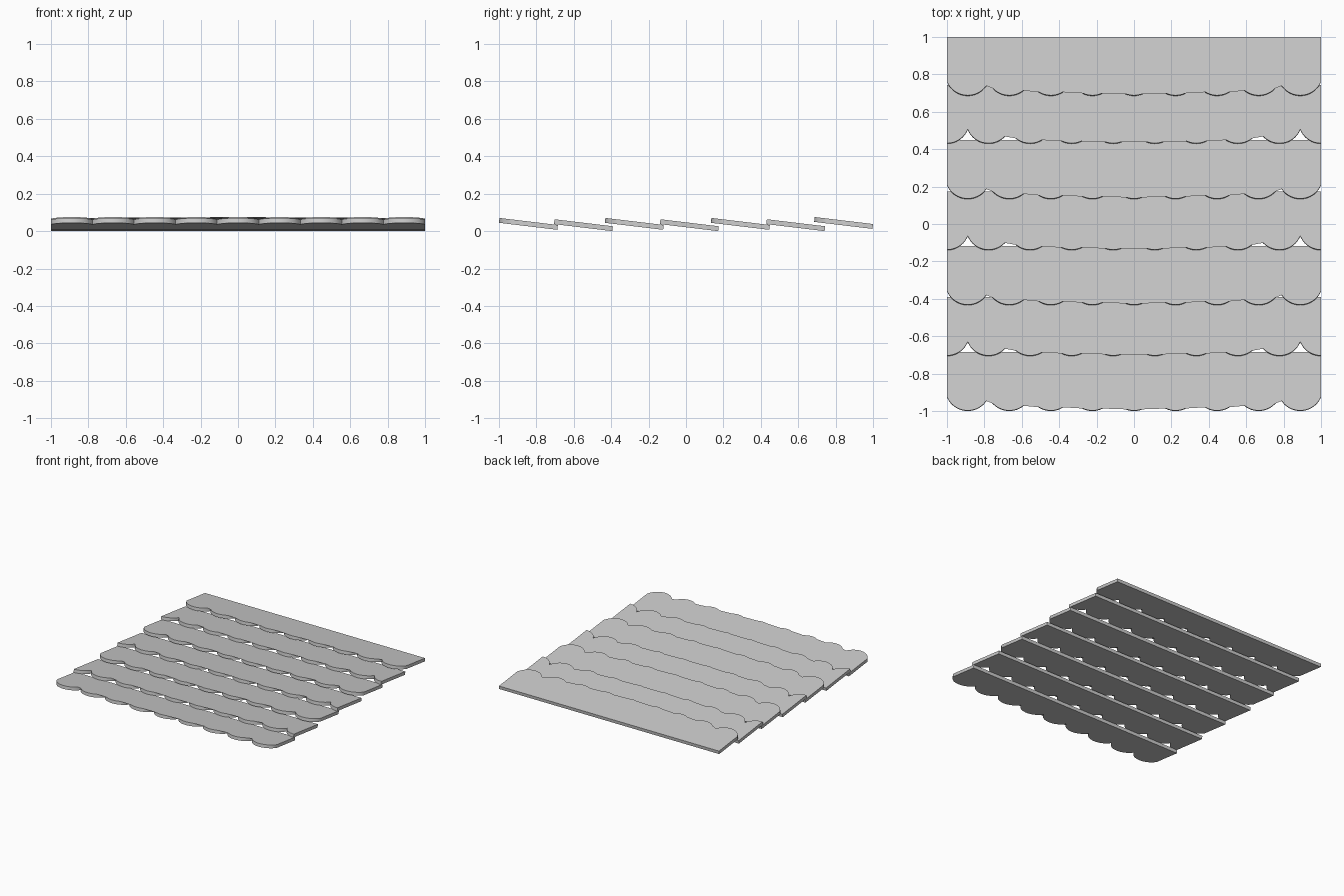
import bpy, bmesh, math
from mathutils import Vector

if "Cube" in bpy.data.objects:
    bpy.data.objects.remove(bpy.data.objects["Cube"])

TILES = 9                 # scallops per row
W = 2.0 / TILES           # scallop width
DEPTH = 0.073             # scallop depth
LENGTH = 0.312            # row length, front to back
SLOPE = 0.12              # rows drop towards the back
THICK = 0.026
SEG = 18                  # segments per scallop
R = ((W / 2) ** 2 + DEPTH ** 2) / (2 * DEPTH)   # scallop arc radius


def scallop(x, shifted):
    """Height of the scalloped edge above its lowest point."""
    u = (x + 1) / W + (0.5 if shifted else 0)
    d = (u - math.floor(u + 1e-6) - 0.5) * W
    return R - math.sqrt(max(R * R - d * d, 0))


def shingle_row(name, front, z0, shifted):
    back = front + LENGTH
    n = TILES * SEG
    outline = []
    for i in range(n + 1):
        x = -1 + 2 * i / n
        outline.append((x, front + scallop(x, shifted)))
    outline += [(1, back), (-1, back)]
    bm = bmesh.new()
    normal = Vector((0, SLOPE, 1)).normalized() * THICK
    low = [Vector((x, y, z0 + SLOPE * (back - y))) for x, y in outline]
    bottom = [bm.verts.new(p) for p in low]
    top = [bm.verts.new(p + normal) for p in low]
    bm.faces.new(bottom[::-1])
    bm.faces.new(top)
    for i in range(len(low)):
        j = (i + 1) % len(low)
        bm.faces.new((bottom[i], bottom[j], top[j], top[i]))
    # split the large scalloped faces cleanly
    bmesh.ops.triangulate(bm, faces=[f for f in bm.faces if len(f.verts) > 4])
    bmesh.ops.recalc_face_normals(bm, faces=bm.faces)
    mesh = bpy.data.meshes.new(name)
    bm.to_mesh(mesh)
    bm.free()
    obj = bpy.data.objects.new(name, mesh)
    bpy.context.collection.objects.link(obj)
    return obj


# Seven overlapping rows; every second one is shifted by half a scallop
fronts = [-1.0, -0.706, -0.434, -0.14, 0.133, 0.429, 0.685]
lifts = [0.007, 0.0, 0.007, 0.0, 0.007, 0.0, 0.012]
for k, (front, lift) in enumerate(zip(fronts, lifts)):
    row = shingle_row(f"shingle_row_{k + 1}", front, lift, k % 2 == 1)
    bpy.ops.object.select_all(action='DESELECT')
    row.select_set(True)
    bpy.context.view_layer.objects.active = row
    bpy.ops.object.shade_smooth_by_angle(angle=math.radians(30))
